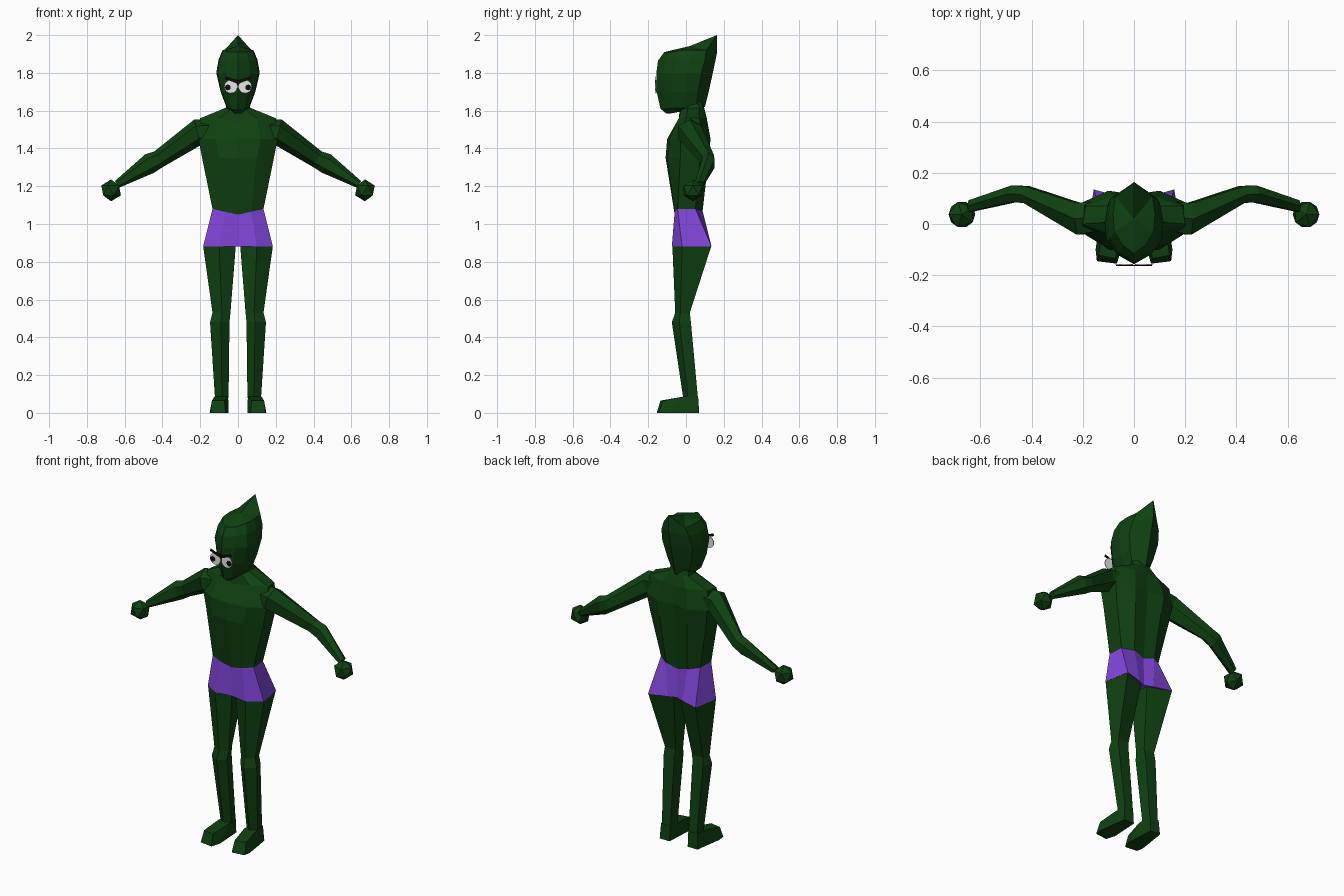
import bpy, bmesh, math
from mathutils import Vector

if "Cube" in bpy.data.objects:
    bpy.data.objects.remove(bpy.data.objects["Cube"])


def material(name, color):
    m = bpy.data.materials.new(name)
    m.diffuse_color = (*color, 1)
    m.use_nodes = True
    m.node_tree.nodes["Principled BSDF"].inputs["Base Color"].default_value = m.diffuse_color
    return m


GREEN = material("dark green", (0.0048, 0.053, 0.0056))
PURPLE = material("purple", (0.22, 0.06, 0.70))
WHITE = material("white", (0.8, 0.8, 0.8))
BLACK = material("black", (0.004, 0.004, 0.004))


def finish(name, bm, mat):
    bmesh.ops.recalc_face_normals(bm, faces=bm.faces)
    me = bpy.data.meshes.new(name)
    bm.to_mesh(me)
    bm.free()
    me.materials.append(mat)
    ob = bpy.data.objects.new(name, me)
    bpy.context.collection.objects.link(ob)
    return ob


def loft(name, rings, mat, start=False, end=False, tip=None, side=1):
    """Skin a stack of closed rings; side=-1 mirrors the part in x."""
    bm = bmesh.new()
    rows = [[bm.verts.new((p[0] * side, p[1], p[2])) for p in r] for r in rings]
    n = len(rows[0])
    for a, b in zip(rows, rows[1:]):
        for i in range(n):
            j = (i + 1) % n
            bm.faces.new((a[i], a[j], b[j], b[i]))
    if start:
        bm.faces.new(rows[0])
    if end:
        bm.faces.new(rows[-1])
    if tip:
        t = bm.verts.new(tip)
        for i in range(n):
            bm.faces.new((rows[-1][i], rows[-1][(i + 1) % n], t))
    return finish(name, bm, mat)


def whole(half):
    """Complete a half ring (front centre to back centre) by mirroring."""
    return half + [(-x, y, z) for x, y, z in half[-2:0:-1]]


def level(z, pts):
    return [(x, y, z) for x, y in pts]


# Shorts
waist = whole([(0, -.06, 1.05), (.07, -.06, 1.065), (.135, -.045, 1.08),
               (.13, .05, 1.08), (.07, .088, 1.07), (0, .08, 1.05)])
hem = whole(level(.88, [(0, -.06), (.10, -.075), (.185, -.02),
                        (.157, .135), (.05, .105), (0, .085)]))
loft("shorts", [hem, waist], PURPLE, start=True)

# Torso and neck
chest = whole(level(1.35, [(0, -.108), (.10, -.10), (.19, -.03),
                           (.185, .075), (.09, .12), (0, .105)]))
upper_chest = whole(level(1.45, [(0, -.10), (.12, -.085), (.21, -.03),
                                 (.20, .085), (.1, .13), (0, .115)]))
shoulders = whole([(0, -.04, 1.54), (.10, -.038, 1.56), (.20, 0, 1.56),
                   (.19, .07, 1.56), (.08, .11, 1.56), (0, .11, 1.56)])
neck = whole([(0, -.035, 1.59), (.04, -.025, 1.605), (.065, .01, 1.615),
              (.065, .07, 1.615), (.04, .09, 1.62), (0, .095, 1.62)])
neck_top = [(x * .8, y * .8, z + .05) for x, y, z in neck]
loft("torso", [waist, chest, upper_chest, shoulders, neck, neck_top], GREEN, end=True)


# Head: front and back ridges, swept up to a peak at the back
def head_ring(zf, zs, zb, yf, yb, w):
    half = [(0, 0, zf), (.55, .12, zf), (.93, .3, zs), (1, .55, zs), (.88, .8, zs), (0, 1, zb)]
    return whole([(x * w, yf + (yb - yf) * t, z) for x, t, z in half])


head = [head_ring(1.585, 1.60, 1.61, -.105, .08, .035),
        head_ring(1.61, 1.615, 1.62, -.135, .10, .06),
        head_ring(1.70, 1.70, 1.70, -.155, .12, .092),
        head_ring(1.80, 1.80, 1.80, -.157, .142, .115),
        head_ring(1.865, 1.87, 1.90, -.148, .163, .103),
        head_ring(1.91, 1.92, 2.0, -.115, .164, .082)]
loft("head", head, GREEN, start=True, tip=(0, .02, 1.942))


# Arm rings stand square to the arm's slope in the front view
def arm_ring(x, y, z, ry, rn, slope):
    ring = []
    for k in range(6):
        a = math.tau * k / 6
        n = rn * math.cos(a)
        ring.append((x + n * math.sin(slope), y + ry * 1.1 * math.sin(a), z + n * math.cos(slope)))
    return ring


arm = [arm_ring(.13, .03, 1.49, .06, .07, .3),
       arm_ring(.215, .02, 1.485, .065, .07, .25),
       arm_ring(.42, .115, 1.343, .035, .047, .5),
       arm_ring(.468, .118, 1.32, .034, .054, .45),
       arm_ring(.64, .07, 1.21, .024, .021, .6)]

leg = [level(.88, [(.10, -.072), (.184, -.02), (.156, .133), (.02, .085), (.012, -.04)]),
       level(.53, [(.085, -.057), (.135, -.03), (.125, .02), (.055, .02), (.04, -.03)]),
       level(.48, [(.09, -.075), (.148, -.035), (.13, .026), (.06, .026), (.045, -.04)]),
       level(.08, [(.085, -.015), (.122, .01), (.115, .063), (.06, .063), (.05, .01)])]

foot = [level(0, [(.06, .07), (.125, .07), (.15, -.10), (.145, -.145), (.067, -.155), (.05, -.10)]),
        [(.06, .064, .09), (.12, .064, .09), (.125, -.015, .086),
         (.138, -.122, .065), (.072, -.135, .065), (.052, -.015, .086)]]


# Flat plate facing the front, given as x, z points
def plate(name, pts, y, mat):
    loft(name, [[(x, y + d, z) for x, z in pts] for d in (-.002, .002)], mat, start=True, end=True)


def disc(cx, cz, r):
    return [(cx + r * math.cos(math.tau * k / 20), cz + r * math.sin(math.tau * k / 20))
            for k in range(20)]


for side, label in ((1, "left"), (-1, "right")):
    loft(label + "_arm", arm, GREEN, start=True, end=True, side=side)
    loft(label + "_leg", leg, GREEN, side=side)
    loft(label + "_foot", foot, GREEN, start=True, end=True, side=side)
    # Fist
    bm = bmesh.new()
    bmesh.ops.create_icosphere(bm, subdivisions=1, radius=.058)
    for v in bm.verts:
        v.co = Vector(((v.co.x + .672) * side, v.co.y + .037, v.co.z + 1.178))
    finish(label + "_fist", bm, GREEN)
    # Eye, pupil and slanted brow
    plate(label + "_eye", disc(.038 * side, 1.727, .035), -.159, WHITE)
    plate(label + "_pupil", disc(.054 * side, 1.723, .015), -.162, BLACK)
    brow = [(0, 1.742), (.035, 1.755), (.07, 1.768), (.066, 1.782), (.03, 1.768), (0, 1.762)]
    plate(label + "_brow", [(x * side, z) for x, z in brow], -.163, BLACK)
